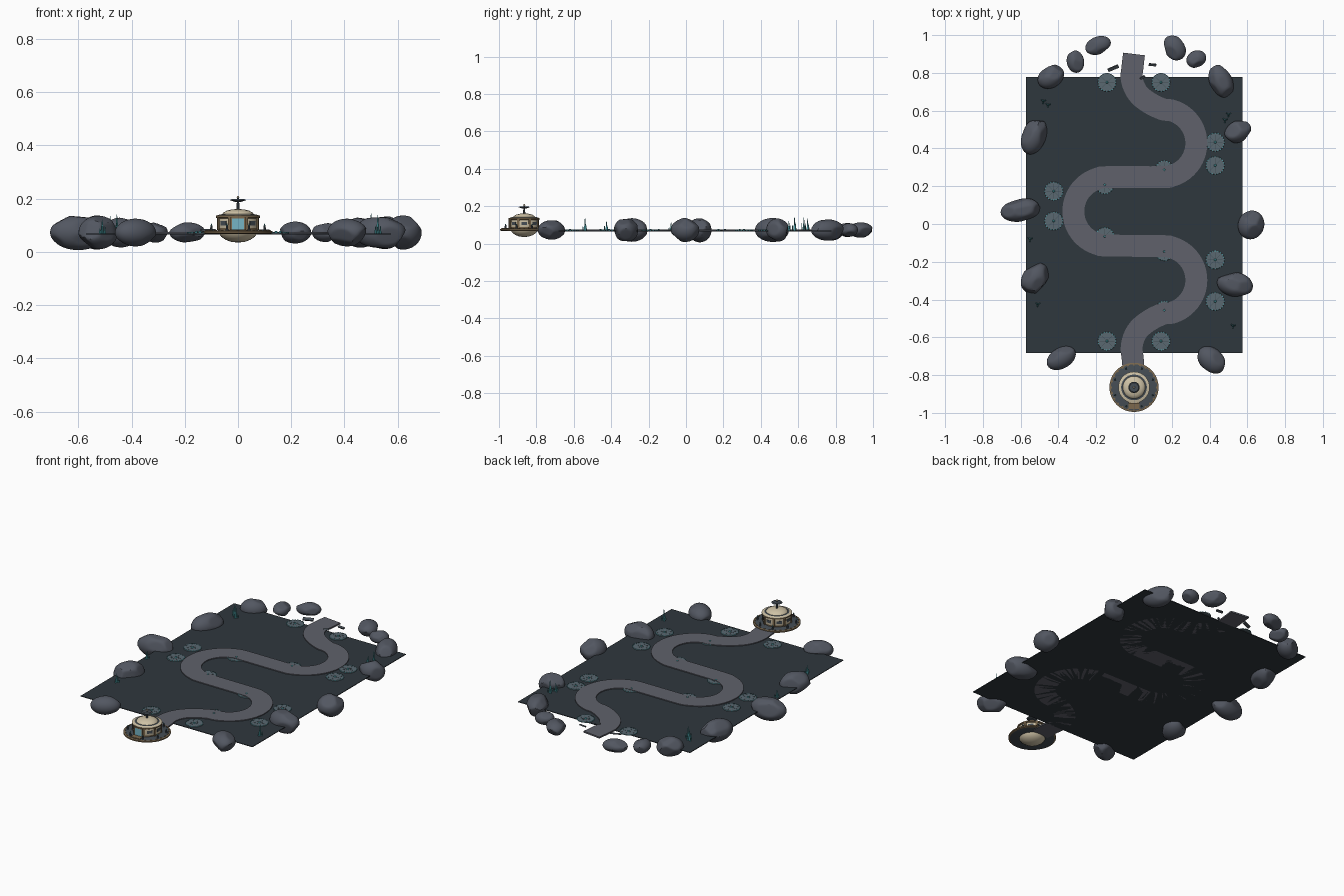
import bpy, bmesh, math, random
from mathutils import Vector, Matrix

random.seed(4)
old = bpy.data.objects.get("Cube")
if old:
    bpy.data.objects.remove(old, do_unlink=True)


def material(name, r, g, b):
    m = bpy.data.materials.new(name)
    m.use_nodes = True
    m.diffuse_color = (r, g, b, 1)
    m.node_tree.nodes["Principled BSDF"].inputs["Base Color"].default_value = (r, g, b, 1)
    return m


FLOOR = material("dark slate", .028, .038, .047)
PATH = material("path grey", .115, .12, .145)
ROCK = material("rock grey", .085, .095, .12)
CREAM = material("cream hull", .62, .54, .38)
BROWN = material("brown trim", .2, .14, .075)
METAL = material("dark metal", .06, .075, .09)
TEAL = material("teal glow", .08, .38, .42)
GLASS = material("door blue", .18, .46, .56)
PAD = material("pad grey", .1, .14, .165)


def finish(bm, name, mats, smooth=0):
    bmesh.ops.recalc_face_normals(bm, faces=bm.faces)
    me = bpy.data.meshes.new(name)
    bm.to_mesh(me)
    bm.free()
    for m in mats:
        me.materials.append(m)
    ob = bpy.data.objects.new(name, me)
    bpy.context.collection.objects.link(ob)
    if smooth:
        bpy.ops.object.select_all(action='DESELECT')
        ob.select_set(True)
        bpy.context.view_layer.objects.active = ob
        bpy.ops.object.shade_smooth_by_angle(angle=math.radians(smooth))
    return ob


def paint(verts, index):
    for f in {f for v in verts for f in v.link_faces}:
        f.material_index = index


def box(bm, size, loc, turn=0, index=0, tilt=0):
    mat = (Matrix.Translation(loc) @ Matrix.Rotation(turn, 4, 'Z')
           @ Matrix.Rotation(tilt, 4, 'X') @ Matrix.Diagonal((*size, 1)))
    paint(bmesh.ops.create_cube(bm, size=1, matrix=mat)["verts"], index)


def tube(bm, r1, r2, z1, z2, x, y, sides=24, index=0):
    mat = Matrix.Translation((x, y, (z1 + z2) / 2))
    paint(bmesh.ops.create_cone(bm, cap_ends=True, segments=sides, radius1=r1, radius2=r2,
                                depth=z2 - z1, matrix=mat)["verts"], index)


def lathe(name, rows, mats, x, y, sides=40):
    # rows hold radius, height and the material of the band above
    bm = bmesh.new()
    rings = []
    for r, z, _ in rows:
        rings.append([bm.verts.new((x + r * math.cos(a), y + r * math.sin(a), z))
                      for a in (math.tau * i / sides for i in range(sides))])
    for low, high, row in zip(rings, rings[1:], rows):
        for i in range(sides):
            j = (i + 1) % sides
            bm.faces.new((low[i], low[j], high[j], high[i])).material_index = row[2]
    bmesh.ops.remove_doubles(bm, verts=bm.verts, dist=1e-5)
    return finish(bm, name, mats, 35)


def ring_points(count, radius, x, y, offset=0):
    for i in range(count):
        a = math.tau * (i + offset) / count
        yield a, x + radius * math.cos(a), y + radius * math.sin(a)


# Ground slab
bm = bmesh.new()
box(bm, (1.145, 1.46, .004), (.002, .047, .068))
finish(bm, "ground", [FLOOR])


# Winding path: three half-circle bends with short lead-ins
def bend(cx, cy, r, side):
    return [(cx + side * r * math.cos(a), cy + r * math.sin(a))
            for a in (math.pi * (.5 - k / 12) for k in range(13))]


line = [(0, .9), (-.008, .83), (-.012, .765), (.018, .695), (.075, .645)]
line += bend(.15, .428, .18, 1) + bend(-.14, .067, .181, -1) + bend(.15, -.297, .18, 1)
line += [(.075, -.515), (.015, -.57), (-.012, -.645), (-.006, -.72), (0, -.8)]
pts = [Vector(p) for p in line]
fine = []
for i in range(len(pts) - 1):
    a, b, c, d = (pts[max(i - 1, 0)], pts[i], pts[i + 1], pts[min(i + 2, len(pts) - 1)])
    for t in (0, .25, .5, .75):
        fine.append(.5 * (2 * b + (c - a) * t + (2 * a - 5 * b + 4 * c - d) * t * t
                          + (3 * b - a - 3 * c + d) * t ** 3))
fine.append(pts[-1])
bm = bmesh.new()
previous = None
for i, p in enumerate(fine):
    t = (fine[min(i + 1, len(fine) - 1)] - fine[max(i - 1, 0)]).normalized()
    n = Vector((-t.y, t.x)) * .058
    row = [bm.verts.new((p.x + s * n.x, p.y + s * n.y, z))
           for s, z in ((-1, .066), (1, .066), (1, .075), (-1, .075))]
    if previous:
        for k in range(4):
            m = (k + 1) % 4
            bm.faces.new((previous[k], previous[m], row[m], row[k]))
    else:
        bm.faces.new(row)
    previous = row
bm.faces.new(previous)
finish(bm, "winding_path", [PATH])

# Round pads with a dashed glowing rim and a centre light
pads = [(s * .143, y) for s in (-1, 1) for y in (.75, -.62)]
pads += [(.43, .433), (.43, .31), (.43, -.19), (.43, -.41), (-.425, .174), (-.425, .016),
         (.16, .287), (-.155, .208), (-.155, -.066), (.16, -.146), (.16, -.457)]
for x, y in pads:
    bm = bmesh.new()
    tube(bm, .049, .047, .07, .073, x, y)
    tube(bm, .007, .004, .073, .078, x, y, 8, 1)
    for a, px, py in ring_points(20, .047, x, y):
        box(bm, (.003, .008, .003), (px, py, .0728), a, 1)
    for a, px, py in ring_points(8, .025, x, y):
        box(bm, (.028, .0015, .001), (px, py, .0731), a, 2)
    finish(bm, "round_pad", [PAD, TEAL, METAL])

# Boulders: x, y, half length, half width, half height, turn in degrees
rocks = [(-.19, .945, .07, .047, .038, 20), (-.31, .86, .06, .046, .038, 100),
         (-.44, .78, .075, .058, .056, 35), (-.53, .465, .1, .064, .064, 70),
         (-.6, .074, .107, .06, .066, 10), (-.525, -.29, .09, .068, .063, 60),
         (-.385, -.71, .083, .055, .052, 30), (.215, .933, .07, .055, .041, 120),
         (.33, .873, .054, .045, .036, 25), (.46, .757, .09, .06, .057, 115),
         (.55, .49, .073, .058, .062, 25), (.62, -.005, .077, .069, .064, 70),
         (.535, -.32, .096, .065, .06, -10), (.41, -.72, .083, .062, .052, -42)]
for x, y, a, b, c, turn in rocks:
    bm = bmesh.new()
    bmesh.ops.create_icosphere(bm, subdivisions=4, radius=1)
    for _ in range(9):
        n = Vector([random.gauss(0, 1) for _ in range(3)]).normalized()
        cut = random.uniform(.8, .92)
        for v in bm.verts:
            over = v.co.dot(n) - cut
            if over > 0:
                v.co -= n * over * .85
    top = [max(abs(v.co[k]) for v in bm.verts) for k in range(3)]
    bm.transform(Matrix.Translation((x, y, .073)) @ Matrix.Rotation(math.radians(turn), 4, 'Z')
                 @ Matrix.Diagonal((a / top[0], b / top[1], c / top[2], 1)))
    finish(bm, "boulder", [ROCK], 30)

# Crystal clusters
for x, y, h in [(-.48, .65, .065), (-.455, .63, .07), (.5, .58, .074), (.482, .55, .05),
                (-.55, -.08, .045), (-.51, -.425, .052), (.525, -.54, .068)]:
    bm = bmesh.new()
    tube(bm, .007, .001, .07, .07 + h, x, y, 5)
    for a, px, py in ring_points(3, .011, x, y, .2):
        tube(bm, .004, .001, .07, .07 + h * random.uniform(.35, .6), px, py, 5)
    finish(bm, "crystal_cluster", [TEAL])

# Broken slabs by the far end of the path
bm = bmesh.new()
for x, y, w, d, turn in [(-.11, .825, .06, .018, .4), (.098, .843, .04, .012, -.1),
                         (.045, .775, .03, .012, .6)]:
    box(bm, (w, d, .008), (x, y, .078), turn, 0, .5)
finish(bm, "broken_slabs", [METAL])

# Station deck with trimmed rim, studs and railing posts
PX, PY = 0, -.865
lathe("station_deck", [(0, .068, 0), (.122, .068, 1), (.13, .071, 1), (.13, .078, 1),
                       (.122, .08, 0), (0, .08, 0)], [METAL, BROWN], PX, PY)
bm = bmesh.new()
for a, x, y in ring_points(24, .119, PX, PY):
    box(bm, (.006, .01, .004), (x, y, .081), a)
for a, x, y in ring_points(8, .108, PX, PY, .5):
    tube(bm, .005, .004, .08, .1, x, y, 8, 1)
    tube(bm, .003, .001, .1, .106, x, y, 8, 2)
finish(bm, "deck_fittings", [BROWN, METAL, TEAL])

# Station hull with round belly, wall band and stepped dome
lathe("station_hull", [(0, .035, 0), (.025, .038, 0), (.045, .045, 0), (.063, .057, 0),
                       (.073, .072, 0), (.076, .082, 1), (.079, .09, 0), (.077, .126, 1),
                       (.083, .129, 1), (.083, .136, 0), (.068, .141, 2), (.059, .142, 0),
                       (.055, .148, 0), (.042, .155, 0), (.022, .16, 0), (0, .161, 0)],
      [CREAM, BROWN, METAL], PX, PY)

# Wall ribs and windows, leaving the front free for the door
bm = bmesh.new()
for a, x, y in ring_points(8, .078, PX, PY, .5):
    box(bm, (.01, .012, .048), (x, y, .106), a)
for a, x, y in ring_points(8, .0765, PX, PY):
    if y > PY - .07:
        box(bm, (.005, .03, .016), (x, y, .108), a, 1)
finish(bm, "wall_ribs_and_windows", [BROWN, METAL])

# Door
bm = bmesh.new()
box(bm, (.044, .008, .046), (PX, PY - .079, .103), 0, 1)
for s in (-1, 1):
    box(bm, (.006, .014, .05), (s * .025, PY - .078, .105))
box(bm, (.056, .014, .006), (PX, PY - .078, .129))
box(bm, (.06, .03, .004), (PX, PY - .1, .082))
finish(bm, "front_door", [BROWN, GLASS])

# Mast and dish
bm = bmesh.new()
tube(bm, .006, .004, .158, .208, PX, PY, 10)
tube(bm, .012, .03, .188, .194, PX, PY)
tube(bm, .03, .024, .194, .199, PX, PY)
tube(bm, .006, .003, .205, .211, PX, PY, 10, 1)
finish(bm, "mast_and_dish", [METAL, CREAM], 30)
